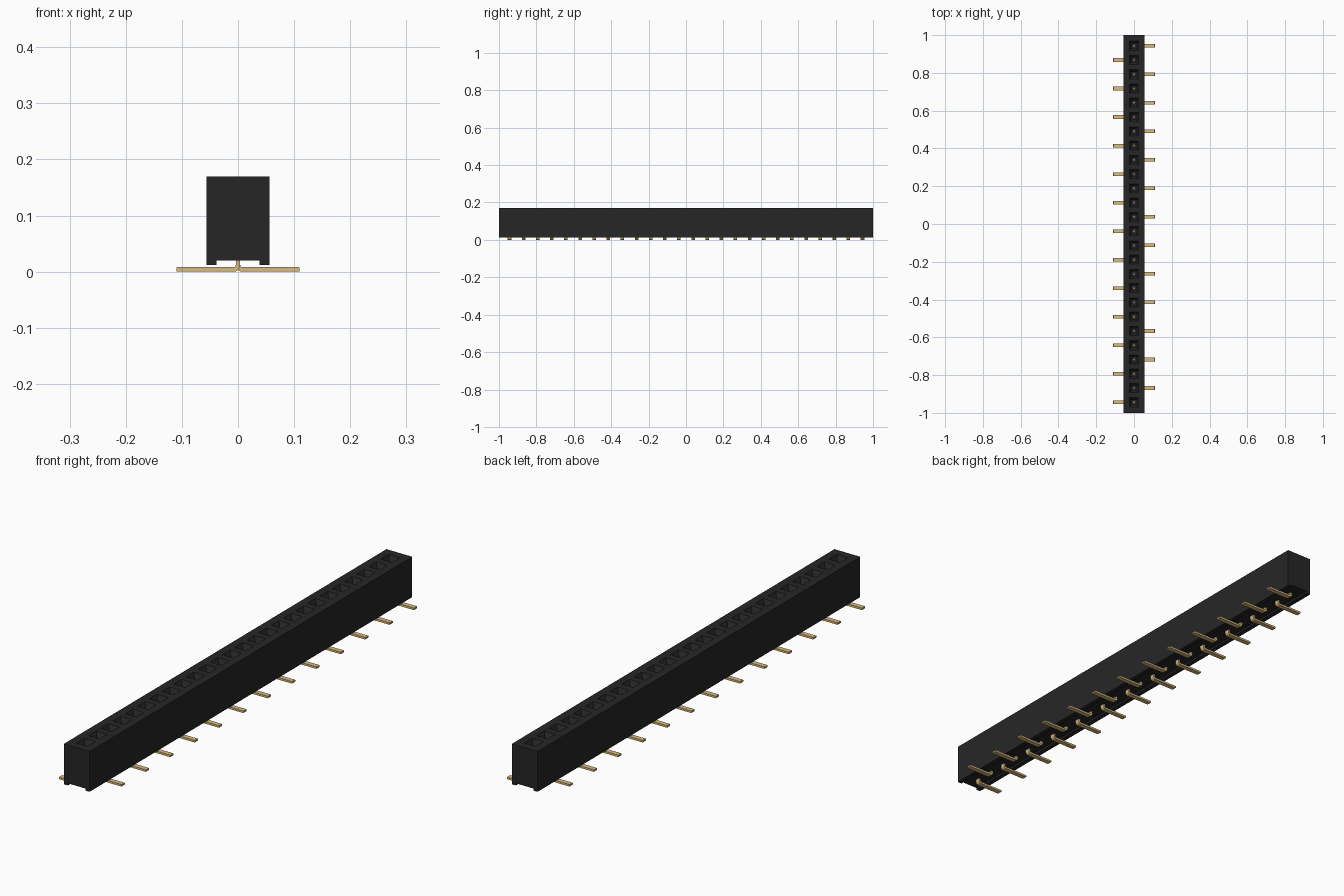
import bpy, bmesh, math

cube = bpy.data.objects.get("Cube")
if cube:
    bpy.data.objects.remove(cube, do_unlink=True)

COUNT, PITCH = 26, 0.0755
PIN_Y = [(COUNT - 1) / 2 * PITCH - i * PITCH for i in range(COUNT)]
SOCKET = 0.024          # half width of a socket mouth
TOP = 0.17


def material(name, rgb):
    m = bpy.data.materials.new(name)
    m.use_nodes = True
    m.diffuse_color = (*rgb, 1)
    m.node_tree.nodes["Principled BSDF"].inputs["Base Color"].default_value = (*rgb, 1)
    return m


black = material("black plastic", (0.02, 0.0195, 0.0195))
gold = material("gold contact", (0.70, 0.50, 0.21))


def sweep(profile, stations):
    """Closed solid made by sweeping an xz profile through y stations."""
    bm = bmesh.new()
    rings = [[bm.verts.new((x, y, z)) for x, z in profile] for y in stations]
    n = len(profile)
    for a, b in zip(rings, rings[1:]):
        for i in range(n):
            j = (i + 1) % n
            bm.faces.new((a[i], a[j], b[j], b[i]))
    bm.faces.new(rings[0])
    bm.faces.new(rings[-1])
    bmesh.ops.recalc_face_normals(bm, faces=bm.faces)
    return bm


def to_mesh(bm, name, mats):
    me = bpy.data.meshes.new(name)
    bm.to_mesh(me)
    bm.free()
    for m in mats:
        me.materials.append(m)
    return me


def add(me, name):
    ob = bpy.data.objects.new(name, me)
    bpy.context.collection.objects.link(ob)
    return ob


# Housing: block with a channel along its underside
half = [(0.056, 0.012), (0.056, TOP), (SOCKET, TOP)]
profile = [(0.038, 0.02)] + half + [(-x, z) for x, z in reversed(half)]
profile += [(-0.038, 0.012), (-0.038, 0.02)]
profile.append((0.038, 0.012))
# order: channel roof right, channel roof left come last before the right foot
profile = ([(0.038, 0.012)] + half + [(-x, z) for x, z in reversed(half)]
           + [(-0.038, 0.012), (-0.038, 0.02), (0.038, 0.02)])
stations = [-1.0] + [y + s * SOCKET for y in reversed(PIN_Y) for s in (-1, 1)] + [1.0]
bm = sweep(profile, stations)

# Sockets: funnel, straight hole, then a gold contact standing on the floor
mouths = []
for f in bm.faces:
    c = f.calc_center_median()
    if c.z > TOP - 1e-4 and abs(c.x) < 0.001 and min(abs(c.y - y) for y in PIN_Y) < 0.001:
        mouths.append(f)
for thickness, depth in ((0.011, -0.02), (0.0, -0.07), (0.007, 0.0), (0.0, 0.06)):
    bmesh.ops.inset_individual(bm, faces=mouths, thickness=thickness, depth=depth,
                               use_even_offset=True)
for f in mouths:
    f.material_index = 1
    for e in f.edges:
        for g in e.link_faces:
            g.material_index = 1
add(to_mesh(bm, "housing", [black, gold]), "housing")

# Pins: flat strip rising into the housing and bent outward to a foot
angles = [math.radians(180 + 15 * i) for i in range(7)]


def bend(r):
    return [(0.008 + r * math.cos(a), 0.012 + r * math.sin(a)) for a in angles]


strip = ([(-0.004, 0.03)] + bend(0.012) + [(0.109, 0), (0.11, 0.001), (0.11, 0.007), (0.109, 0.008)]
         + bend(0.004)[::-1] + [(0.004, 0.03)])
pin_mesh = to_mesh(sweep(strip, [-0.0095, 0.0095]), "pin", [gold])
for i, y in enumerate(PIN_Y):
    side = "left" if i % 2 == 0 else "right"
    pin = add(pin_mesh, f"{side}_pin_{i // 2 + 1}")
    pin.location.y = y
    pin.rotation_euler.z = 0 if side == "left" else math.pi
